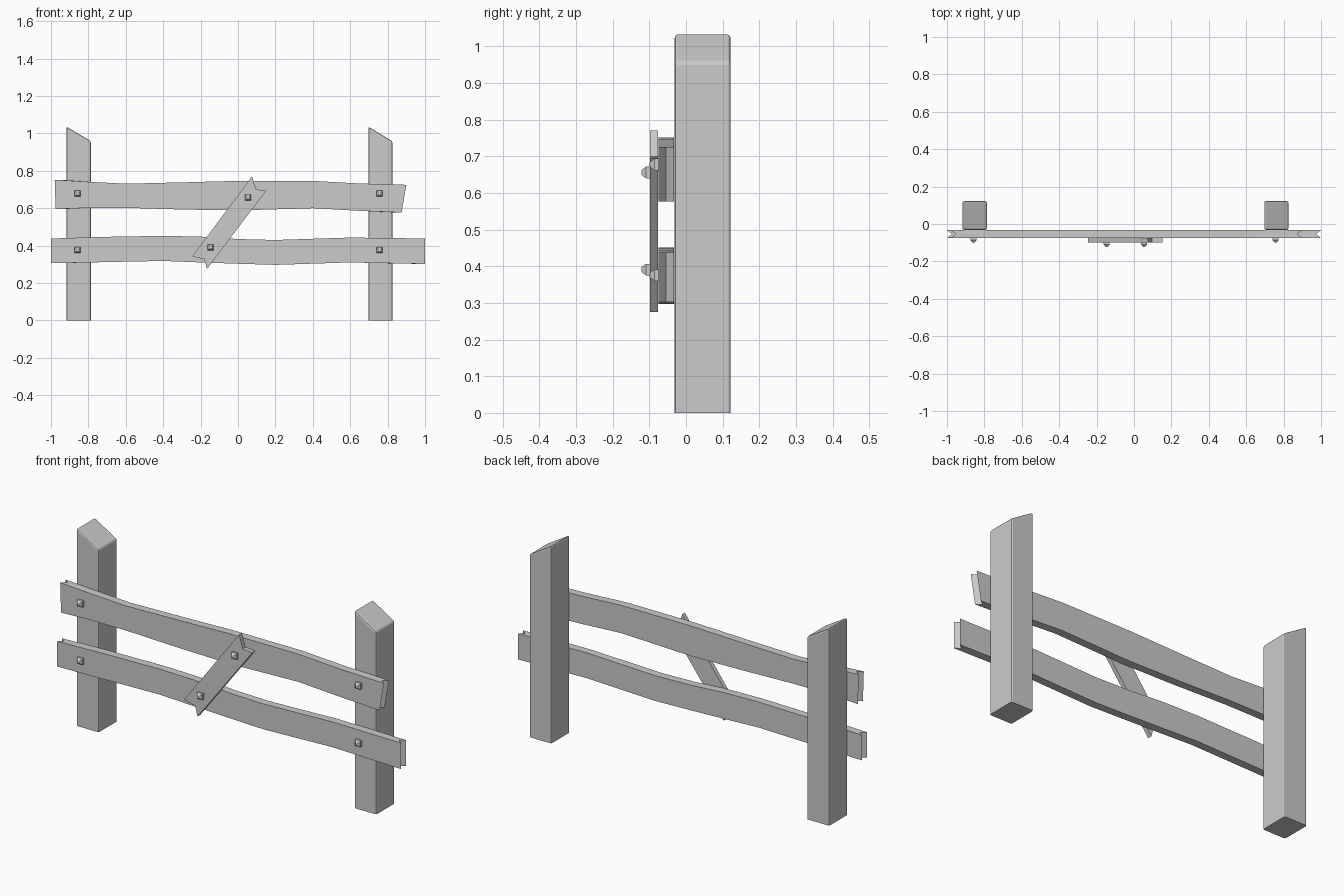
import bpy, bmesh

if "Cube" in bpy.data.objects:
    bpy.data.objects.remove(bpy.data.objects["Cube"])


def finish(name, bm):
    bmesh.ops.recalc_face_normals(bm, faces=bm.faces[:])
    me = bpy.data.meshes.new(name)
    bm.to_mesh(me)
    bm.free()
    ob = bpy.data.objects.new(name, me)
    bpy.context.collection.objects.link(ob)
    return ob


def prism(outline, y0, y1):
    """Extrude an x-z outline from y0 to y1."""
    bm = bmesh.new()
    f = bm.faces.new([bm.verts.new((x, y0, z)) for x, z in outline])
    r = bmesh.ops.extrude_face_region(bm, geom=[f])
    for v in r["geom"]:
        if isinstance(v, bmesh.types.BMVert):
            v.co.y = y1
    return bm


def post(name, x0, x1):
    bm = prism([(x0, 0), (x1, 0), (x1, 0.958), (x0, 1.036)], -0.031, 0.122)
    edges = [e for e in bm.edges if max(v.co.z for v in e.verts) > 0.1]
    bmesh.ops.bevel(bm, geom=edges, offset=0.008, segments=2, profile=0.5,
                    affect='EDGES')
    return finish(name, bm)


def rail(name, top, bottom, notch=0.028):
    """Wavy plank; its ends have a V notch across the thickness."""
    ys = (-0.075, -0.054, -0.033)
    last = len(top) - 1
    bm = bmesh.new()
    rings = []
    for i, (t, b) in enumerate(zip(top, bottom)):
        inset = (notch if i == 0 else -notch if i == last else 0)
        dx = (0, inset, 0)
        rings.append([bm.verts.new((t[0] + d, y, t[1])) for d, y in zip(dx, ys)] +
                     [bm.verts.new((b[0] + d, y, b[1]))
                      for d, y in reversed(list(zip(dx, ys)))])
    for a, b in zip(rings, rings[1:]):
        for k in range(6):
            n = (k + 1) % 6
            bm.faces.new((a[k], a[n], b[n], b[k]))
    for r in (rings[0], rings[-1]):
        bm.faces.new((r[0], r[1], r[4], r[5]))
        bm.faces.new((r[1], r[2], r[3], r[4]))
    return finish(name, bm)


def nail(name, x, z, y):
    """Square head with tapered tip, standing on the plane y."""
    bm = bmesh.new()
    rings = []
    for h, d in ((0.016, -0.004), (0.016, 0.011), (0.008, 0.022), (0.004, 0.024)):
        rings.append([bm.verts.new((x + sx * h, y - d, z + sz * h))
                      for sx, sz in ((-1, -1), (1, -1), (1, 1), (-1, 1))])
    for a, b in zip(rings, rings[1:]):
        for k in range(4):
            n = (k + 1) % 4
            bm.faces.new((a[k], a[n], b[n], b[k]))
    bm.faces.new(rings[0])
    bm.faces.new(rings[-1])
    return finish(name, bm)


# Posts with slanted tops
post("left_post", -0.917, -0.787)
post("right_post", 0.697, 0.825)

# Horizontal rails
rail("upper_rail",
     [(-0.98, 0.752), (-0.8, 0.741), (-0.6, 0.731), (-0.3, 0.738), (0, 0.746),
      (0.4, 0.746), (0.65, 0.732), (0.9, 0.725)],
     [(-0.975, 0.595), (-0.8, 0.602), (-0.6, 0.602), (-0.3, 0.593), (0, 0.588),
      (0.4, 0.6), (0.65, 0.586), (0.875, 0.577)])
rail("lower_rail",
     [(-1, 0.438), (-0.7, 0.447), (-0.4, 0.452), (-0.2, 0.448), (0, 0.435),
      (0.2, 0.43), (0.6, 0.443), (1, 0.438)],
     [(-1, 0.306), (-0.7, 0.312), (-0.4, 0.318), (-0.2, 0.31), (0, 0.303),
      (0.2, 0.297), (0.6, 0.31), (1, 0.302)])

# Diagonal brace with notched ends
finish("brace", prism([(0.075, 0.77), (0.096, 0.70), (0.152, 0.695),
                       (-0.166, 0.275), (-0.18, 0.327), (-0.245, 0.342)],
                      -0.098, -0.076))

# Nails
for side, x in (("left", -0.858), ("right", 0.757)):
    for level, z in (("upper", 0.678), ("lower", 0.376)):
        nail(f"{side}_{level}_nail", x, z, -0.075)
nail("brace_upper_nail", 0.054, 0.656, -0.098)
nail("brace_lower_nail", -0.146, 0.391, -0.098)
